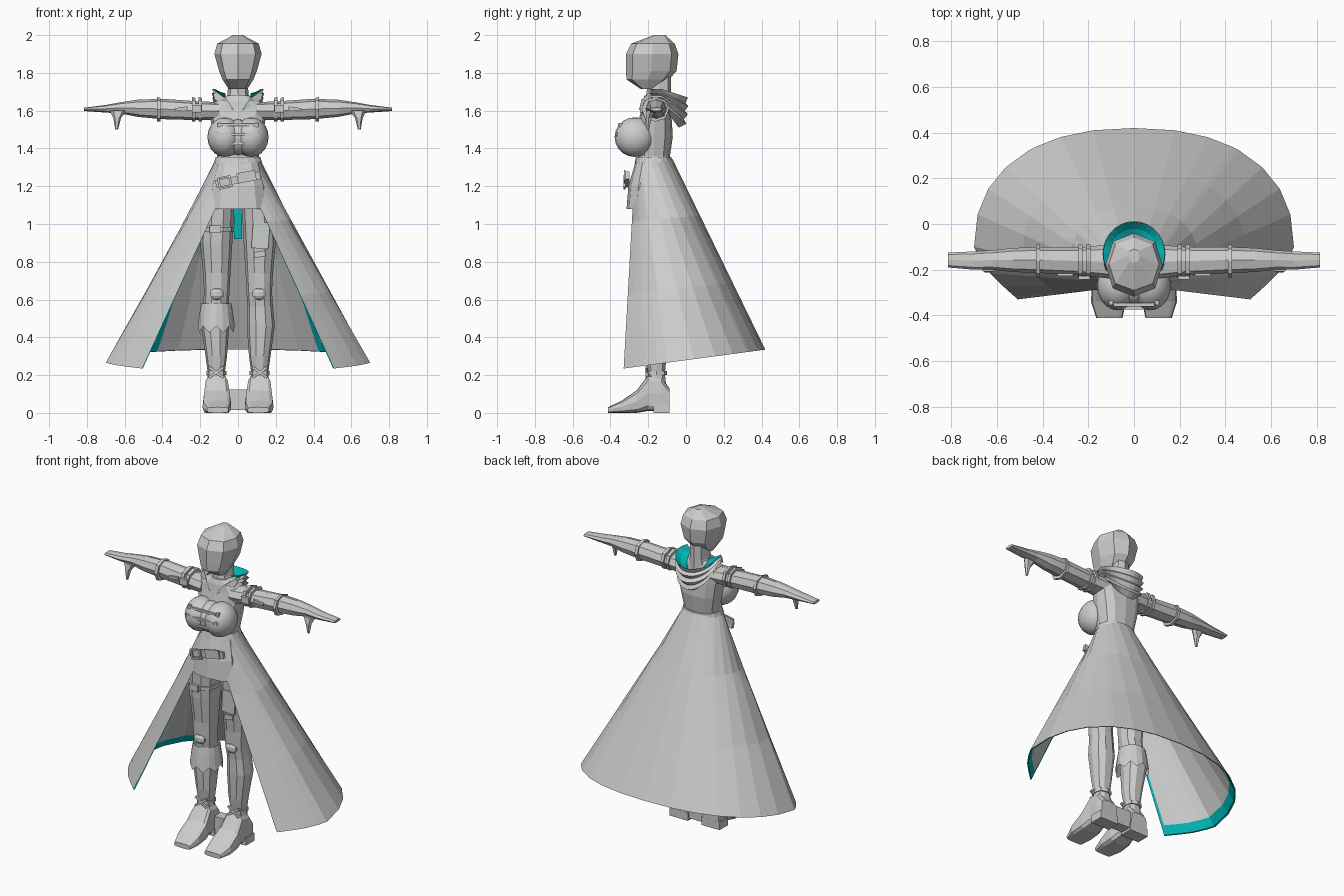
import bpy, bmesh, math
from mathutils import Matrix, Vector

if "Cube" in bpy.data.objects:
    bpy.data.objects.remove(bpy.data.objects["Cube"])


def material(name, color):
    m = bpy.data.materials.new(name)
    m.use_nodes = True
    m.diffuse_color = color
    m.node_tree.nodes["Principled BSDF"].inputs["Base Color"].default_value = color
    return m


GREY = material("pale grey", (0.6, 0.61, 0.6, 1))
TEAL = material("teal", (0.0, 0.46, 0.46, 1))


def finish(name, bm, mirror=False, smooth=False, mats=(GREY, TEAL), fix=True):
    if fix:
        bmesh.ops.recalc_face_normals(bm, faces=bm.faces)
    me = bpy.data.meshes.new(name)
    bm.to_mesh(me)
    bm.free()
    for m in mats:
        me.materials.append(m)
    ob = bpy.data.objects.new(name, me)
    bpy.context.scene.collection.objects.link(ob)
    if mirror:
        ob.modifiers.new("mirror", "MIRROR")
    if smooth:
        for p in me.polygons:
            p.use_smooth = True
    return ob


def sgn_pow(v, p):
    return math.copysign(abs(v) ** (2 / p), v) if abs(v) > 1e-6 else 0


# Skin a row of sections (t, u0, u1, v0, v1) placed along one axis
def loft(name, axis, sections, n=8, p=2.3, **kw):
    bm = bmesh.new()
    rings = []
    for t, u0, u1, v0, v1 in sections:
        ring = []
        for i in range(n):
            a = 2 * math.pi * i / n
            u = (u0 + u1) / 2 + (u1 - u0) / 2 * sgn_pow(math.cos(a), p)
            v = (v0 + v1) / 2 + (v1 - v0) / 2 * sgn_pow(math.sin(a), p)
            co = {"x": (t, u, v), "y": (u, t, v), "z": (u, v, t)}[axis]
            ring.append(bm.verts.new(co))
        rings.append(ring)
    for a, b in zip(rings, rings[1:]):
        for i in range(n):
            j = (i + 1) % n
            bm.faces.new((a[i], a[j], b[j], b[i]))
    bm.faces.new(rings[0])
    bm.faces.new(rings[-1])
    return finish(name, bm, **kw)


def box(name, loc, size, tilt=0, **kw):
    bm = bmesh.new()
    m = Matrix.Translation(loc) @ Matrix.Rotation(math.radians(tilt), 4, "Y") @ Matrix.Diagonal((*size, 1))
    bmesh.ops.create_cube(bm, size=1, matrix=m)
    return finish(name, bm, **kw)


def ball(name, loc, radii, seg=20, **kw):
    bm = bmesh.new()
    m = Matrix.Translation(loc) @ Matrix.Diagonal((*radii, 1))
    bmesh.ops.create_uvsphere(bm, u_segments=seg, v_segments=seg // 2, radius=1, matrix=m)
    return finish(name, bm, **kw)


# Open surface from rows of points; rule(row, column) picks the colour
def sheet(name, rows, rule=lambda r, c: 0, **kw):
    bm = bmesh.new()
    grid = [[bm.verts.new(co) for co in row] for row in rows]
    for r in range(len(grid) - 1):
        for c in range(len(grid[0]) - 1):
            f = bm.faces.new((grid[r][c], grid[r][c + 1], grid[r + 1][c + 1], grid[r + 1][c]))
            f.material_index = rule(r, c)
    return finish(name, bm, **kw)


# Head and neck
loft("head", "z", [(1.715, -.05, .05, -.24, -.16), (1.765, -.082, .082, -.315, -.09), (1.81, -.1, .1, -.318, -.05),
                   (1.9, -.125, .125, -.318, -.04), (1.955, -.11, .11, -.29, -.06), (2, -.025, .025, -.17, -.11)])
loft("neck", "z", [(1.6, -.08, .08, -.23, -.08), (1.69, -.055, .055, -.21, -.08), (1.82, -.05, .05, -.19, -.08)])

# Torso, shorts and bust
loft("torso", "z", [(1.3, -.115, .115, -.26, -.085), (1.36, -.11, .11, -.255, -.085), (1.46, -.13, .13, -.27, -.07),
                    (1.55, -.145, .145, -.25, -.075), (1.61, -.17, .17, -.235, -.085), (1.65, -.12, .12, -.23, -.09),
                    (1.68, -.06, .06, -.22, -.1)], n=12, p=2.6)
loft("shorts", "z", [(1.08, -.165, .165, -.315, -.05), (1.2, -.15, .15, -.305, -.05),
                     (1.35, -.11, .11, -.262, -.085)], n=12, p=2.6)
ball("bust", (.07, -.27, 1.46), (.092, .108, .105), mirror=True, smooth=True)
ball("bust_bridge", (0, -.27, 1.46), (.08, .09, .095), smooth=True)
loft("waistband", "z", [(1.325, -.128, .128, -.272, -.075), (1.355, -.118, .118, -.265, -.078)], n=16)

# Front closures across the bust
for z in (1.425, 1.475, 1.525):
    box("closure_strap", (0, -.368 + abs(z - 1.475) * .3, z), (.18, .014, .013))
    box("closure_toggle", (.1, -.36 + abs(z - 1.475) * .3, z), (.018, .02, .022), mirror=True)

# Tilted belt with buckle and loose end
box("belt", (0, -.31, 1.235), (.24, .02, .04), -11)
for dx in (-.03, .03):
    box("buckle_side", (-.07 + dx, -.325, 1.22 + dx * .2), (.012, .012, .062), -11)
for dz in (-.028, .028):
    box("buckle_bar", (-.07, -.325, 1.22 + dz), (.06, .012, .01), -11)
box("belt_end", (.045, -.324, 1.25), (.1, .01, .055), -11)
box("tail_cloth", (0, -.12, 1), (.04, .012, .16), mats=(TEAL,))

# Long flared coat: hem outline runs from the opening round to the back
hem = [(.51, -.33), (.522, -.318), (.57, -.275), (.63, -.215), (.675, -.15)]
for deg in (0, 13, 26, 39, 52, 55, 66, 78, 90):
    a = math.radians(deg)
    hem.append((.7 * sgn_pow(math.cos(a), 2.3), -.1 + .52 * sgn_pow(math.sin(a), 2.3)))
half = len(hem)
run = [0]
for a, b in zip(hem, hem[1:]):
    run.append(run[-1] + (Vector(b) - Vector(a)).length)


def coat_rows(levels, inset):
    rows = []
    for t in levels:
        row = []
        for (hx, hy), d in zip(hem, run):
            a = math.pi * (d / run[-1] - .5)
            top = Vector((.118 * math.cos(a), -.17 + .098 * math.sin(a), 1.345))
            low = Vector((hx, hy, .279 + .133 * hy))
            co = top.lerp(low, t)
            row.append(Vector((co.x * (1 - inset), (co.y + .12) * (1 - inset) - .12, co.z)))
        rows.append(row + [Vector((-v.x, v.y, v.z)) for v in reversed(row[:-1])])
    return rows


def lining_rule(r, c):
    k = min(c, 2 * half - 3 - c)
    strip = k in (0, 9)
    hem_band = r == 2 and k < 9
    return 1 if strip or hem_band else 0


sheet("coat", coat_rows((0, .3, .65, 1), 0))
sheet("coat_lining", coat_rows((0, .5, .95, .998), .012), lining_rule)
sheet("coat_hem", [coat_rows((1,), 0)[0], coat_rows((.998,), .012)[0]], mats=(TEAL,))

# Folded collar, wide at the back, with a coloured inside
profile = [(.5, .05), (.78, .03), (1, 0), (.9, .03), (1.02, .045), (.88, .07), (1, .09), (.85, .115), (.93, .14), (.65, .16)]
rows = []
for r, drop in profile:
    row = []
    for i in range(19):
        a = math.radians(-25 + 230 * i / 18)
        back = max(0, math.sin(a))
        row.append((.135 * r * math.cos(a), -.13 + .14 * r * math.sin(a),
                    1.715 - .045 * back - drop * (.5 + .5 * back)))
    rows.append(row)
sheet("collar", rows, lambda r, c: 1 if r < 2 else 0)
sheet("lapel", [[(.135, -.17, 1.715), (.125, -.2, 1.66)], [(.06, -.235, 1.66), (.02, -.25, 1.6)]], mirror=True)

# Arms, hands and arm straps
loft("arm", "x", [(.1, -.24, -.09, 1.55, 1.645), (.22, -.225, -.1, 1.55, 1.65), (.4, -.215, -.1, 1.555, 1.663),
                  (.53, -.21, -.105, 1.567, 1.658), (.62, -.2, -.115, 1.585, 1.645), (.7, -.2, -.12, 1.59, 1.63),
                  (.815, -.19, -.125, 1.598, 1.616)], mirror=True)
loft("thumb", "z", [(1.6, .59, .68, -.21, -.16), (1.56, .62, .66, -.215, -.18), (1.5, .635, .65, -.21, -.195)],
     n=6, mirror=True)
for x in (.2, .235, .42):
    loft("arm_strap", "x", [(x - .009, -.235, -.09, 1.542, 1.668), (x + .009, -.235, -.09, 1.542, 1.672)], mirror=True)
box("arm_buckle", (.218, -.235, 1.61), (.05, .016, .04), mirror=True)
box("sleeve_tab", (.3, -.222, 1.61), (.07, .012, .016), 8, mirror=True)

# Legs with tall boots
loft("leg", "z", [(.12, .055, .17, -.21, -.1), (.21, .07, .16, -.2, -.11), (.3, .058, .172, -.215, -.1),
                  (.46, .047, .195, -.225, -.075), (.56, .05, .185, -.225, -.085), (.64, .045, .18, -.235, -.1),
                  (.74, .04, .185, -.24, -.095), (.9, .03, .2, -.26, -.08), (1.1, .02, .19, -.27, -.06)], n=10, mirror=True)
ball("knee_pad", (.112, -.225, .63), (.04, .025, .033), 10, mirror=True)
loft("boot_foot", "y", [(-.412, .05, .165, 0, .03), (-.34, .036, .188, 0, .065), (-.26, .038, .185, 0, .12),
                        (-.2, .05, .175, .01, .2), (-.13, .05, .175, .01, .19), (-.088, .055, .17, 0, .13)],
     n=12, p=4, mirror=True)
box("boot_heel", (.112, -.13, .025), (.13, .085, .05), mirror=True)
box("rear_block", (0, -.13, .07), (.11, .07, .11))
for tilt in (-35, 35):
    box("boot_lace", (.115, -.208, .215), (.095, .012, .014), tilt, mirror=True)
loft("ankle_strap", "z", [(.2, .062, .168, -.21, -.1), (.222, .062, .168, -.21, -.1)], mirror=True)

# Torn cloth wrapped below the right knee
rows = []
for z, r in ((.58, .08), (.53, .088), (.46, .098)):
    rows.append([(-.115 + r * math.cos(i * math.pi / 8), -.155 + r * math.sin(i * math.pi / 8),
                  z - (.035 * (i % 2) if z < .5 else 0)) for i in range(17)])
sheet("torn_wrap", rows)

# Thigh straps and patches
loft("thigh_strap", "z", [(.96, -.205, -.02, -.272, -.065), (.985, -.205, -.02, -.273, -.065)], n=10)
box("thigh_buckle", (-.12, -.272, .972), (.06, .016, .04))
box("thigh_patch", (.12, -.262, .94), (.09, .012, .14), 4)
box("thigh_tab", (.115, -.258, .84), (.06, .012, .03), -10)
